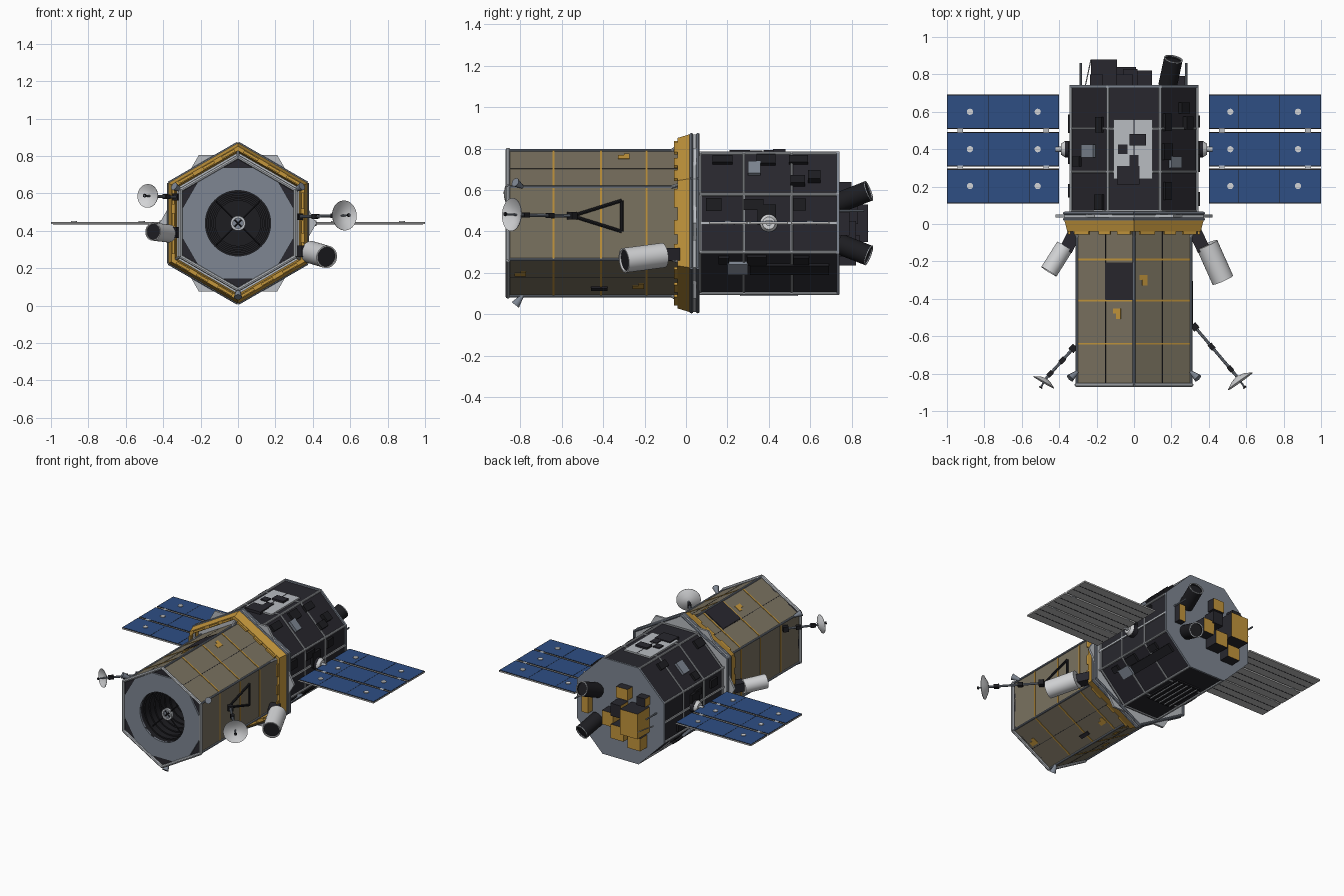
import bpy, bmesh, random
from math import pi, cos, sin, radians
from mathutils import Vector, Matrix

if "Cube" in bpy.data.objects:
    bpy.data.objects.remove(bpy.data.objects["Cube"])
random.seed(4)
ZC = 0.44          # height of the long axis
parts = []


def material(name, rgb):
    lin = [((c / 255 + 0.055) / 1.055) ** 2.4 for c in rgb] + [1]
    m = bpy.data.materials.new(name)
    m.use_nodes = True
    m.diffuse_color = lin
    m.node_tree.nodes["Principled BSDF"].inputs["Base Color"].default_value = lin
    return m


FOIL = material("olive foil", (122, 114, 96))
GOLD = material("gold foil", (196, 150, 60))
DARK = material("charcoal", (40, 39, 46))
BLACK = material("black", (29, 29, 33))
STEEL = material("blue grey metal", (126, 134, 146))
LIGHT = material("light grey", (184, 188, 193))
WHITE = material("white", (212, 213, 215))
BLUE = material("solar blue", (46, 78, 132))
BACK = material("panel back grey", (186, 186, 186))


def finish(name, bm, *mats):
    bmesh.ops.recalc_face_normals(bm, faces=bm.faces)
    me = bpy.data.meshes.new(name)
    bm.to_mesh(me)
    bm.free()
    for m in mats:
        me.materials.append(m)
    ob = bpy.data.objects.new(name, me)
    bpy.context.collection.objects.link(ob)
    parts.append(ob)
    return ob


def box(name, loc, size, mat, rot=None):
    bm = bmesh.new()
    m = Matrix.Translation(loc) @ (rot or Matrix()) @ Matrix.Diagonal((*size, 1))
    bmesh.ops.create_cube(bm, size=1, matrix=m)
    return finish(name, bm, mat)


def rod(name, a, b, r, mat, r2=None, n=8):
    a, b = Vector(a), Vector(b)
    bm = bmesh.new()
    m = Matrix.Translation((a + b) / 2) @ (b - a).to_track_quat('Z', 'Y').to_matrix().to_4x4()
    bmesh.ops.create_cone(bm, cap_ends=True, segments=n, radius1=r,
                          radius2=r if r2 is None else r2, depth=(b - a).length, matrix=m)
    return finish(name, bm, mat)


BODY = Matrix(((1, 0, 0, 0), (0, 0, 1, 0), (0, 1, 0, ZC), (0, 0, 0, 1)))


def loft(name, rings, mat, frame=BODY, caps=False, loop=False):
    """Skin rings of (axis position, radius, sides, first corner angle)."""
    bm, rows, seg = bmesh.new(), [], 48
    for pos, r, n, phase in rings:
        row = []
        for k in range(seg):
            t = 2 * pi * k / seg
            off = (t - radians(phase) + 1e-6) % (2 * pi / n) - pi / n
            q = r * cos(pi / n) / cos(off)
            row.append(bm.verts.new(frame @ Vector((q * cos(t), q * sin(t), pos))))
        rows.append(row)
    pairs = list(zip(rows, rows[1:])) + ([(rows[-1], rows[0])] if loop else [])
    for p, q in pairs:
        for k in range(seg):
            j = (k + 1) % seg
            bm.faces.new((p[k], p[j], q[j], q[k]))
    if caps:
        bm.faces.new(rows[0])
        bm.faces.new(rows[-1])
    return finish(name, bm, mat)


def collar(name, y0, y1, outer, inner, mat):
    """Closed ring; outer and inner are (radius, sides, phase)."""
    loft(name, [(y0, *outer), (y1, *outer), (y1, *inner), (y0, *inner)], mat, loop=True)


def on_side(name, ang, dist, t, y, w, l, h, mat):
    """Plate or box lying on the body side whose outward angle is ang."""
    a = radians(ang)
    c = Vector((cos(a), 0, sin(a))) * (dist + h / 2) + Vector((sin(a), 0, -cos(a))) * t
    box(name, c + Vector((0, y, ZC)), (w, l, h), mat, Matrix.Rotation(pi / 2 - a, 4, 'Y'))


def corner(ang, r, y):
    a = radians(ang)
    return Vector((r * cos(a), y, ZC + r * sin(a)))


# Front telescope barrel, hexagonal with foil bands
HEX, OCT, RND = (6, 90), (8, 22.5), (48, 0)
loft("front_barrel", [(-0.86, 0.35, *HEX), (0.03, 0.35, *HEX)], FOIL)
for y in (-0.64, -0.41, -0.19):
    collar("foil_band", y - 0.005, y + 0.005, (0.354, *HEX), (0.345, *HEX), GOLD)
collar("barrel_front_wall", -0.85, -0.84, (0.35, *HEX), (0.175, *RND), DARK)
collar("front_plate", -0.862, -0.85, (0.308, 12, 15), (0.175, *RND), STEEL)
for k in range(6):
    a = 30 + 60 * k
    rod("barrel_edge_rail", corner(a, 0.352, -0.86), corner(a, 0.352, 0.02), 0.007, STEEL)
    rod("front_frame", corner(a, 0.355, -0.86), corner(a + 60, 0.355, -0.86), 0.011, LIGHT)
    if k % 3:
        on_side("foil_seam", 60 * k, 0.304, 0, -0.43, 0.003, 0.84, 0.001, DARK)
    if a in (30, 150, 270):
        rod("corner_thruster", corner(a, 0.35, -0.79), corner(a, 0.395, -0.825), 0.008, STEEL, 0.022, 12)
on_side("dark_top_panel", 120, 0.304, 0.088, -0.305, 0.17, 0.2, 0.005, DARK)
for a, t, y in ((60, -0.11, -0.30), (120, 0.08, -0.48), (300, 0.09, -0.23),
                (300, -0.03, -0.8), (240, -0.06, -0.3), (240, 0.08, -0.55)):
    on_side("foil_patch", a, 0.304, t, y, 0.03, 0.055, 0.003, GOLD)
    on_side("foil_patch_tab", a, 0.304, t - 0.022, y + 0.014, 0.02, 0.027, 0.003, GOLD)
on_side("lower_vent", 300, 0.304, 0.1, -0.42, 0.025, 0.08, 0.008, DARK)

# Stepped baffles, spider vanes and hub in the aperture
steps = []
for k in range(7):
    r, y = 0.175 - 0.009 * k, -0.862 + 0.045 * k
    steps += [(y, r, *RND), (y + 0.045, r, *RND)]
steps.append((steps[-1][0], 0.002, *RND))
loft("aperture_baffles", steps, BLACK)
for a in (45, 135):
    rod("spider_vane", corner(a, 0.165, -0.80), corner(a + 180, 0.165, -0.80), 0.004, BLACK)
collar("hub_ring", -0.81, -0.79, (0.04, *RND), (0.027, *RND), LIGHT)
loft("hub_core", [(-0.80, 0.028, *RND), (-0.79, 0.028, *RND)], STEEL, caps=True)

# Gold skirt, mounting rings and flange between the two bodies
loft("gold_skirt", [(-0.04, 0.412, *HEX), (0.02, 0.43, *HEX), (0.02, 0.378, *HEX), (-0.04, 0.388, *HEX)],
     GOLD, loop=True)
for k in range(6):
    for t, w in ((-0.12, 0.09), (0.02, 0.07), (0.14, 0.08)):
        on_side("skirt_tab", 60 * k, 0.340, t, -0.042, w, 0.03, 0.014, GOLD)
    a = 30 + 60 * k
    for y in (0.026, 0.057):
        rod("mount_ring", corner(a, 0.428, y), corner(a + 60, 0.428, y), 0.009, STEEL)
    rod("skirt_strut", corner(a, 0.35, -0.07), corner(a, 0.41, 0.02), 0.008, LIGHT)
loft("flange", [(0.035, 0.42, 6, 0), (0.05, 0.42, 6, 0)], LIGHT, caps=True)
loft("ring_plate", [(0.028, 0.428, *HEX), (0.055, 0.428, *HEX)], LIGHT, caps=True)

# Rear equipment body, octagonal with rails and hoops
loft("rear_body", [(0.05, 0.363, *OCT), (0.73, 0.363, *OCT)], DARK, caps=True)
loft("rear_plate", [(0.728, 0.374, *OCT), (0.742, 0.374, *OCT)], STEEL, caps=True)
for k in range(8):
    a = 22.5 + 45 * k
    rod("rear_rail", corner(a, 0.366, 0.05), corner(a, 0.366, 0.74), 0.008, LIGHT)
    for y in (0.07, 0.28, 0.51):
        rod("hoop", corner(a, 0.366, y), corner(a + 45, 0.366, y), 0.006, LIGHT)
    if k % 4 == 0:
        on_side("face_rail", 45 * k, 0.333, 0, 0.39, 0.014, 0.68, 0.01, LIGHT)
    if k not in (2, 6):
        for n in range(3):
            on_side("small_unit", 45 * k, 0.332, random.choice((-0.09, 0.08)),
                    0.15 + 0.21 * n + random.uniform(-0.04, 0.04),
                    random.uniform(0.04, 0.07), random.uniform(0.05, 0.1), 0.02, BLACK)
# Equipment units: side angle, offset, y, width, length, height
for a, t, y, w, l, h, m in (
        (90, -0.005, 0.40, 0.21, 0.32, 0.012, LIGHT), (270, 0, 0.40, 0.2, 0.3, 0.012, BLACK),
        (90, 0.02, 0.45, 0.09, 0.06, 0.025, DARK), (90, -0.06, 0.40, 0.05, 0.05, 0.02, DARK),
        (90, -0.03, 0.26, 0.12, 0.1, 0.02, DARK), (90, 0, 0.34, 0.05, 0.06, 0.018, DARK),
        (135, 0, 0.39, 0.09, 0.07, 0.02, STEEL),
        (45, -0.03, 0.33, 0.08, 0.06, 0.02, STEEL), (45, 0.06, 0.54, 0.05, 0.07, 0.03, BLACK),
        (45, 0.03, 0.62, 0.06, 0.06, 0.03, BLACK), (315, -0.04, 0.25, 0.07, 0.1, 0.025, STEEL),
        (315, -0.03, 0.5, 0.06, 0.38, 0.02, BLACK), (225, 0, 0.3, 0.09, 0.09, 0.02, STEEL),
        (0, -0.04, 0.39, 0.1, 0.09, 0.02, BLACK), (180, 0.04, 0.39, 0.1, 0.09, 0.02, BLACK)):
    on_side("equipment_unit", a, 0.334, t, y, w, l, h, m)
on_side("louver_seam", 90, 0.345, 0, 0.46, 0.006, 0.2, 0.002, DARK)
for k in range(5):
    on_side("louver_slat", 270, 0.345, -0.08 + 0.04 * k, 0.4, 0.008, 0.28, 0.006, LIGHT)

# Rear boxes: gold on the back and one flank, charcoal elsewhere
for x, z, w, h, d, back in (
        (-0.16, 0.44, 0.14, 0.18, 0.14, 1), (-0.16, 0.28, 0.10, 0.09, 0.08, 1), (-0.02, 0.48, 0.08, 0.09, 0.09, 0),
        (0.05, 0.40, 0.09, 0.1, 0.08, 1), (-0.04, 0.33, 0.1, 0.1, 0.1, 1), (-0.05, 0.6, 0.09, 0.08, 0.06, 1),
        (0.25, 0.44, 0.05, 0.12, 0.05, 1), (-0.2, 0.58, 0.07, 0.06, 0.06, 0)):
    ob = box("rear_box", (x, 0.74 + d / 2, z), (w, d, h), DARK)
    ob.data.materials.append(GOLD)
    for f in ob.data.polygons:
        f.material_index = int((back and f.normal.y > 0.5) or f.normal.x < -0.5)
for x in (-0.285, 0.28):
    rod("rear_rod", (x, 0.72, 0.5), (x, 0.86, 0.5), 0.006, STEEL)
rod("rear_whip", (-0.26, 0.74, 0.4), (-0.23, 0.88, 0.4), 0.003, LIGHT)


# Hollow sensor tube with a dark mouth
def tube(name, a, b, r, mat):
    a, b = Vector(a), Vector(b)
    frame = Matrix.Translation(a) @ (b - a).to_track_quat('Z', 'Y').to_matrix().to_4x4()
    d = (b - a).length
    loft(name, [(0, 0.004, *RND), (0, r, *RND), (d, r, *RND), (d, r * 0.88, *RND), (d - 0.03, r * 0.85, *RND)], mat, frame)
    loft(name + "_mouth", [(d - 0.012, r * 0.88, *RND), (d - 0.01, r * 0.88, *RND)], BLACK, frame, caps=True)
    if mat == BLACK:
        loft(name + "_rim", [(d, r * 1.02, *RND), (d + 0.004, r * 1.02, *RND), (d + 0.004, r * 0.86, *RND),
                             (d, r * 0.86, *RND)], LIGHT, frame, loop=True)


for s in (1, -1):
    tube("rear_sensor_tube", (0.18, 0.74, ZC + 0.1 * s), (0.21, 0.88, ZC + 0.155 * s), 0.05, BLACK)
tube("left_star_tracker", (0.39, -0.11, 0.285), (0.475, -0.30, 0.26), 0.06, WHITE)
tube("right_star_tracker", (-0.37, -0.12, 0.385), (-0.455, -0.255, 0.395), 0.048, WHITE)
for x, z in ((0.35, 0.29), (-0.34, 0.39)):
    box("tracker_mount", (x, -0.09, z), (0.07, 0.11, 0.06), DARK, Matrix.Rotation(0.45 if x > 0 else -0.45, 4, 'Z'))


# Dish antenna on a jointed boom
def antenna(root, tip, normal, r):
    root, tip, normal = Vector(root), Vector(tip), Vector(normal).normalized()
    frame = Matrix.Translation(tip) @ normal.to_track_quat('Z', 'Y').to_matrix().to_4x4()
    prof = ((0, 0.03), (0.1, 0.5), (0.38, 1), (0.42, 1), (0.15, 0.5), (0.06, 0.03))
    loft("dish", [(z * r, q * r, *RND) for z, q in prof], WHITE, frame, caps=True)
    rod("dish_feed", tip, tip + normal * r * 0.95, 0.005, STEEL)
    rod("dish_feed_tip", tip + normal * r * 0.85, tip + normal * r * 0.95, 0.01, BLACK)
    rod("boom", root, tip, 0.008, STEEL)
    turn = (tip - root).to_track_quat('Z', 'Y').to_matrix().to_4x4()
    for f, q in ((0, 0.036), (0.4, 0.026), (0.85, 0.024)):
        box("boom_joint", root.lerp(tip, f), (q, q, 0.035), BLACK, turn)


antenna((0.325, -0.55, 0.475), (0.55, -0.815, 0.48), (0.58, -0.81, 0.05), 0.08)
antenna((-0.325, -0.665, 0.58), (-0.47, -0.825, 0.585), (-0.5, -0.86, 0.05), 0.063)
tri = [(0.308, -0.55, 0.475), (0.308, -0.31, 0.55), (0.308, -0.31, 0.40)]
for k in range(3):
    rod("boom_bracket", tri[k], tri[(k + 1) % 3], 0.008, BLACK)

# Solar wings: three panels a side, with cells above and grey backs
for s in (1, -1):
    rod("wing_drive", (0.33 * s, 0.4, ZC), (0.37 * s, 0.4, ZC), 0.044, DARK, n=20)
    rod("wing_hub", (0.368 * s, 0.4, ZC), (0.39 * s, 0.4, ZC), 0.044, WHITE, 0.03, n=20)
    rod("wing_shaft", (0.38 * s, 0.4, ZC), (0.42 * s, 0.4, ZC), 0.014, LIGHT, n=12)
    for y in (0.6, 0.4, 0.203):
        box("panel_core", (0.7 * s, y, ZC), (0.6, 0.186, 0.01), BACK)
        box("panel_frame", (0.7 * s, y, ZC + 0.0055), (0.599, 0.185, 0.001), BLACK)
        for x0, x1 in ((0.404, 0.555), (0.558, 0.775), (0.778, 0.996)):
            box("solar_cells", ((x0 + x1) / 2 * s, y, ZC + 0.0065), (x1 - x0, 0.174, 0.001), BLUE)
        for dy in (-0.03, 0.03):
            box("back_stripe", (0.7 * s, y + dy, ZC - 0.0055), (0.58, 0.005, 0.001), DARK)
        for x in (0.515, 0.877):
            rod("panel_stud", (x * s, y, ZC), (x * s, y, ZC + 0.012), 0.017, WHITE, n=12)
    for y in (0.5, 0.303):
        for x in (0.47, 0.93):
            box("panel_hinge", (x * s, y, ZC), (0.03, 0.02, 0.014), LIGHT)

# Smooth round parts, keep edges crisp
for ob in parts:
    ob.select_set(True)
bpy.context.view_layer.objects.active = parts[0]
bpy.ops.object.shade_smooth_by_angle(angle=radians(35))
